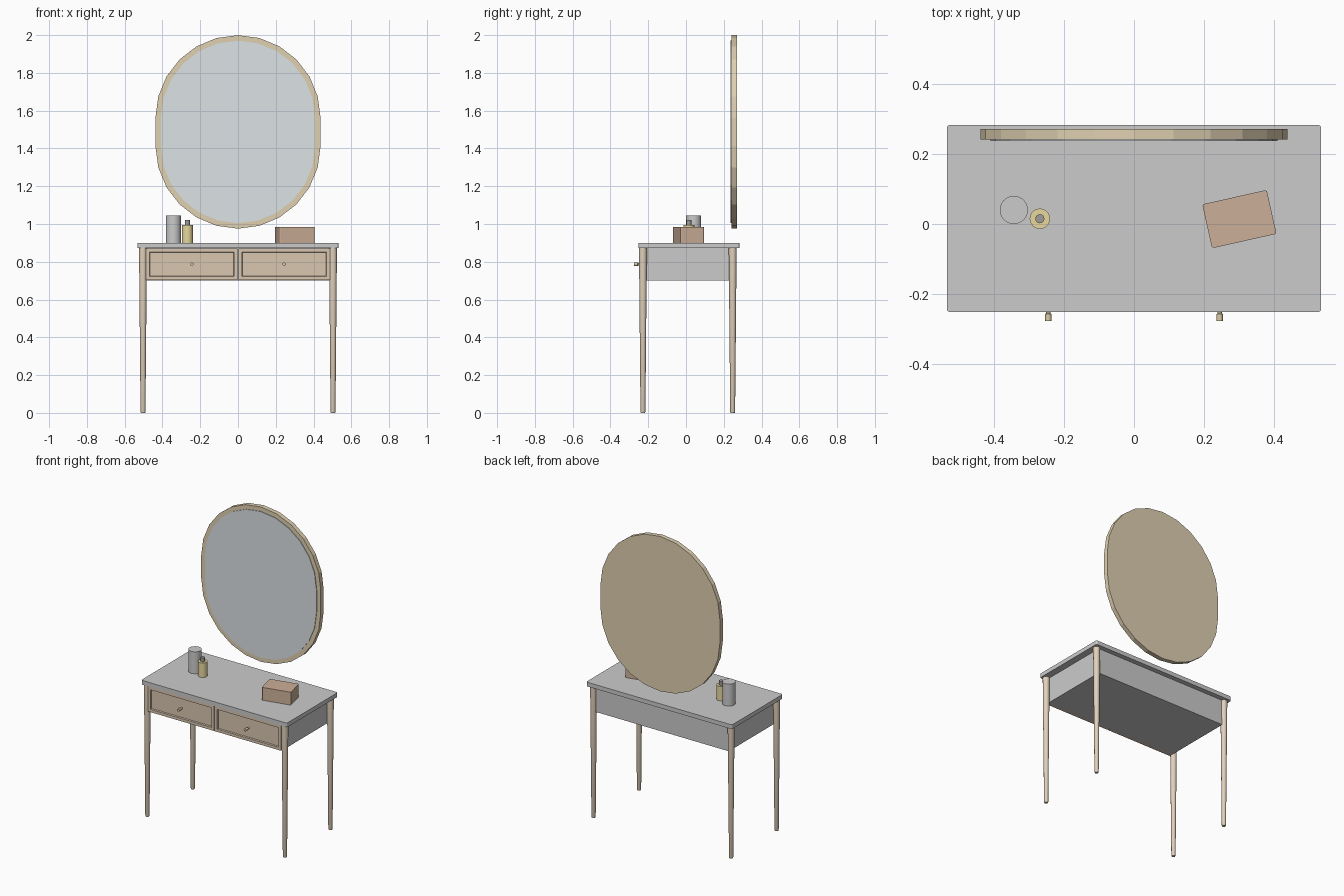
import bpy, bmesh, math
from mathutils import Matrix

if "Cube" in bpy.data.objects:
    bpy.data.objects.remove(bpy.data.objects["Cube"])


def material(name, rgb):
    m = bpy.data.materials.new(name)
    m.diffuse_color = (*rgb, 1)
    m.use_nodes = True
    m.node_tree.nodes["Principled BSDF"].inputs["Base Color"].default_value = m.diffuse_color
    return m


WOOD = material("pale_wood", (0.76, 0.64, 0.50))
DRAWER = material("drawer_wood", (0.70, 0.57, 0.44))
BRASS = material("brass", (0.72, 0.60, 0.38))
FRAME = material("frame_gold", (0.74, 0.63, 0.44))
GLASS = material("mirror_glass", (0.72, 0.76, 0.78))
GOLD = material("bottle_gold", (0.80, 0.68, 0.34))
DARK = material("cap_dark", (0.35, 0.33, 0.30))
BROWN = material("box_brown", (0.60, 0.43, 0.31))
PALE = material("jar_white", (0.82, 0.82, 0.81))


def finish(bm, name, mat=None, smooth=False):
    bmesh.ops.recalc_face_normals(bm, faces=bm.faces)
    me = bpy.data.meshes.new(name)
    bm.to_mesh(me)
    bm.free()
    ob = bpy.data.objects.new(name, me)
    bpy.context.collection.objects.link(ob)
    if mat:
        me.materials.append(mat)
    if smooth:
        bpy.ops.object.select_all(action='DESELECT')
        ob.select_set(True)
        bpy.context.view_layer.objects.active = ob
        bpy.ops.object.shade_smooth_by_angle(angle=math.radians(35))
    return ob


def box(name, lo, hi, mat=None, round_corners=0, panel=None):
    bm = bmesh.new()
    bmesh.ops.create_cube(bm, size=1)
    for v in bm.verts:
        v.co = [(a + b) / 2 + c * (b - a) for a, b, c in zip(lo, hi, v.co)]
    if round_corners:
        upright = [e for e in bm.edges if abs(e.verts[0].co.z - e.verts[1].co.z) > 1e-4]
        bmesh.ops.bevel(bm, geom=upright, offset=round_corners, segments=3,
                        profile=0.5, affect='EDGES')
    if panel:
        margin, depth = panel
        bm.normal_update()
        front = [f for f in bm.faces if f.normal.y < -0.9]
        bmesh.ops.inset_region(bm, faces=front, thickness=margin)
        bmesh.ops.inset_region(bm, faces=front, thickness=0.003, depth=-depth)
    return finish(bm, name, mat)


def turned(name, profile, loc, mat=None, sides=24, axis='Z'):
    """Solid of revolution from (radius, height) points."""
    bm = bmesh.new()
    rings = [[bm.verts.new((r * math.cos(i * math.tau / sides),
                            r * math.sin(i * math.tau / sides), h))
              for i in range(sides)] for r, h in profile]
    for a, b in zip(rings, rings[1:]):
        for i in range(sides):
            j = (i + 1) % sides
            bm.faces.new((a[i], a[j], b[j], b[i]))
    bm.faces.new(rings[0])
    bm.faces.new(rings[-1])
    if axis == 'Y':
        bm.transform(Matrix.Rotation(math.pi / 2, 4, 'X'))
    bm.transform(Matrix.Translation(loc))
    return finish(bm, name, mat, True)


def stadium(name, radius, y0, y1, mat):
    """Upright disc with short straight sides, 24-sided."""
    bm = bmesh.new()
    pts = []
    for half, zc in ((0, 1.5625), (1, 1.4125)):
        for i in range(13):
            a = math.pi * (half + i / 12)
            pts.append((radius * math.cos(a), zc + radius * math.sin(a)))
    face = bm.faces.new([bm.verts.new((x, y0, z)) for x, z in pts])
    ext = bmesh.ops.extrude_face_region(bm, geom=[face])
    for g in ext['geom']:
        if isinstance(g, bmesh.types.BMVert):
            g.co.y = y1
    # make sure the starting cap is present
    if not any(all(abs(v.co.y - y0) < 1e-6 for v in f.verts) for f in bm.faces):
        bm.faces.new([v for v in bm.verts if abs(v.co.y - y0) < 1e-6])
    return finish(bm, name, mat)


# table carcass
box("table_top", (-0.533, -0.251, 0.872), (0.533, 0.282, 0.90), round_corners=0.01)
box("table_body", (-0.488, -0.225, 0.702), (0.488, 0.25, 0.872))

# tapered legs, drawers and knobs
for side, x in (("left", -1), ("right", 1)):
    for row, y in (("front", -0.228), ("back", 0.247)):
        turned(f"{row}_{side}_leg", [(0.011, 0), (0.013, 0.006), (0.021, 0.872)],
               (x * 0.503, y, 0), WOOD, 16)
    x0, x1 = sorted((x * 0.002, x * 0.487))
    box(f"{side}_drawer", (x0, -0.247, 0.704), (x1, -0.224, 0.870), DRAWER,
        panel=(0.026, 0.01))
    turned(f"{side}_knob", [(0.005, -0.01), (0.006, 0.018), (0.009, 0.020), (0.009, 0.040)],
           (x * 0.244, -0.236, 0.787), BRASS, 16, 'Y')

# mirror
stadium("mirror_frame", 0.437, 0.24, 0.27, FRAME)
stadium("mirror_glass", 0.408, 0.236, 0.242, GLASS)

# items on the table
turned("jar", [(0.04, 0.90), (0.04, 1.045)], (-0.342, 0.04, 0), PALE, 32)
turned("bottle", [(0.029, 0.90), (0.029, 0.995)], (-0.268, 0.015, 0), GOLD, 24)
turned("bottle_cap", [(0.013, 0.99), (0.013, 1.021)], (-0.268, 0.015, 0), DARK, 16)
trinket = box("trinket_box", (-0.094, -0.064, 0.90), (0.094, 0.064, 0.985), BROWN,
              round_corners=0.006)
trinket.rotation_euler.z = 0.22
trinket.location = (0.30, 0.014, 0)
